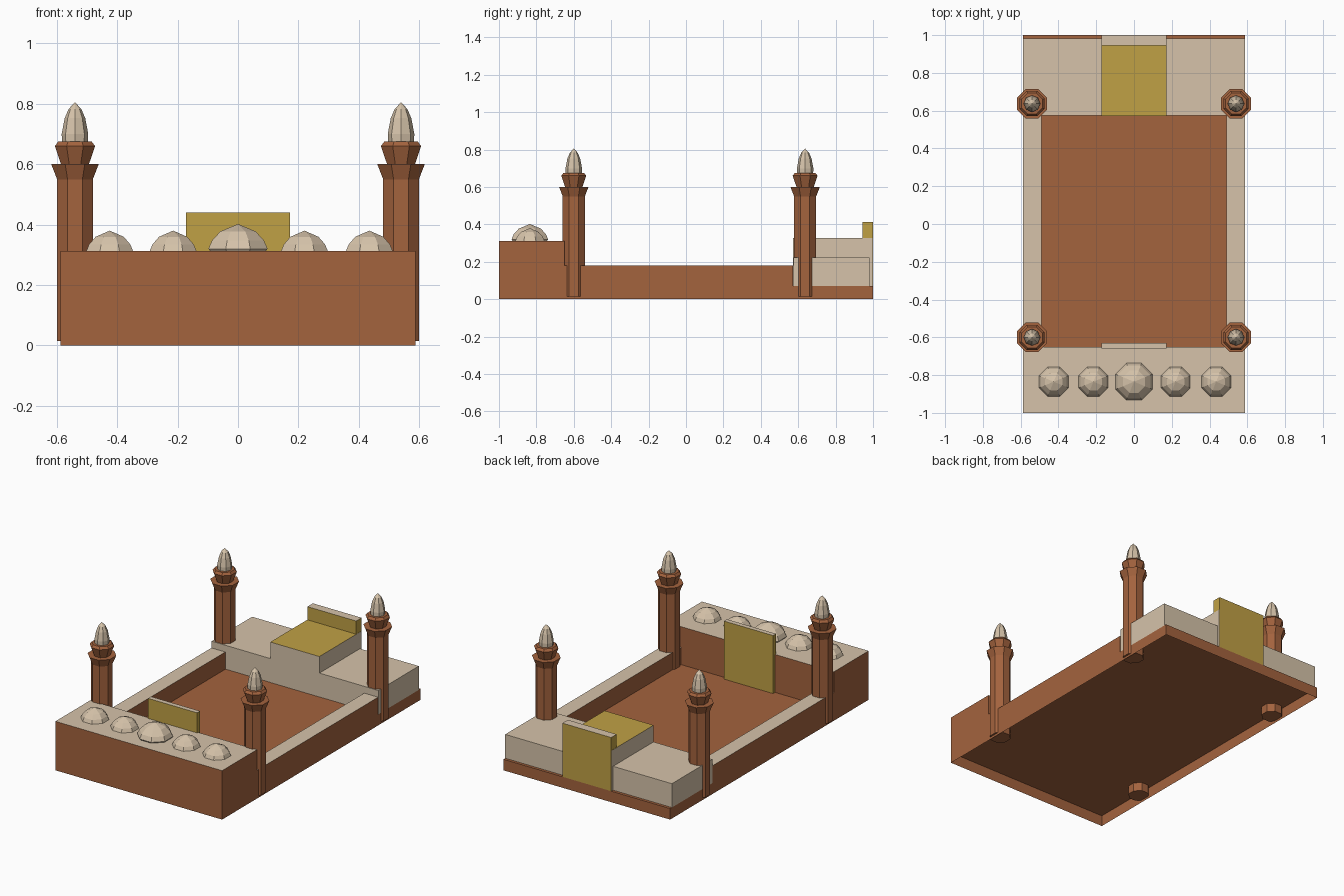
import bpy, bmesh, math

cube = bpy.data.objects.get("Cube")
if cube:
    bpy.data.objects.remove(cube, do_unlink=True)


def make_material(name, rgb):
    mat = bpy.data.materials.new(name)
    mat.use_nodes = True
    mat.diffuse_color = (*rgb, 1)
    mat.node_tree.nodes["Principled BSDF"].inputs["Base Color"].default_value = (*rgb, 1)
    return mat


BRICK = make_material("red sandstone", (0.37, 0.125, 0.048))
STONE = make_material("pale stone", (0.67, 0.545, 0.40))
GOLD = make_material("gold", (0.53, 0.355, 0.06))


def finish(name, bm, side, top=None):
    """Store the mesh; upward faces take the top material."""
    for f in bm.faces:
        f.material_index = int(top is not None and f.normal.z > 0.9)
    mesh = bpy.data.meshes.new(name)
    bm.to_mesh(mesh)
    bm.free()
    mesh.materials.append(side)
    if top:
        mesh.materials.append(top)
    obj = bpy.data.objects.new(name, mesh)
    bpy.context.collection.objects.link(obj)
    return obj


def box(name, x, y, z, side, top=None):
    """Block without an underside."""
    bm = bmesh.new()
    bmesh.ops.create_cube(bm, size=1)
    for v in bm.verts:
        for i, (lo, hi) in enumerate((x, y, z)):
            v.co[i] = hi if v.co[i] > 0 else lo
    bm.normal_update()
    under = [f for f in bm.faces if f.normal.z < -0.9]
    bmesh.ops.delete(bm, geom=under, context="FACES")
    return finish(name, bm, side, top)


def lathe(name, profile, centre, mat, turn=math.pi / 8):
    """Eight-sided solid of revolution from (radius, height) pairs."""
    sides = 8
    bm = bmesh.new()
    rings = []
    for r, z in profile:
        if r == 0:
            rings.append([bm.verts.new((0, 0, z))])
        else:
            angles = [turn + math.tau * i / sides for i in range(sides)]
            rings.append([bm.verts.new((r * math.cos(a), r * math.sin(a), z)) for a in angles])
    for low, high in zip(rings, rings[1:]):
        for i in range(sides):
            j = (i + 1) % sides
            if len(high) == 1:
                bm.faces.new((low[i], low[j], high[0]))
            else:
                bm.faces.new((low[i], low[j], high[j], high[i]))
    bm.faces.new(rings[0][::-1])
    if len(rings[-1]) > 1:
        bm.faces.new(rings[-1])
    bmesh.ops.recalc_face_normals(bm, faces=bm.faces)
    obj = finish(name, bm, mat)
    obj.location = centre
    return obj


W = 0.588      # half width of the building
FLOOR = 0.07

# Hollow base with the courtyard floor, prayer hall and side walls
box("courtyard_base", (-W, W), (-1, 1), (0, FLOOR), BRICK)
box("prayer_hall", (-W, W), (-1, -0.65), (FLOOR, 0.312), BRICK, STONE)
for side, s in (("left", 1), ("right", -1)):
    xs = sorted((s * 0.49, s * W))
    box(side + "_wall", xs, (-0.65, 0.572), (FLOOR, 0.18), BRICK, STONE)

# Gold arch panel on the courtyard side of the hall
box("hall_portal", (-0.173, 0.173), (-0.66, -0.63), (FLOOR, 0.44), GOLD, STONE)

# Gatehouse at the back, its block flush with the wings on the courtyard side
box("gate_wing", (-W, W), (0.574, 0.982), (FLOOR, 0.222), STONE)
box("gate_block", (-0.173, 0.173), (0.573, 0.998), (FLOOR, 0.328), STONE, GOLD)
box("gate_portal", (-0.172, 0.172), (0.945, 1), (FLOOR, 0.412), GOLD, STONE)

# Row of roof domes
DOME = [(1, 0), (0.88, 0.33), (0.6, 0.7), (0, 1)]
for i, x in enumerate((-0.425, -0.215, 0.22, 0.435)):
    lathe(f"small_dome_{i + 1}", [(0.084 * r, 0.068 * h) for r, h in DOME],
          (x, -0.835, 0.312), STONE)
lathe("central_dome", [(0.1, 0)] + [(0.106 * r, 0.008 + 0.082 * h) for r, h in DOME],
      (0, -0.835, 0.312), STONE)

# Corner minarets with two flared balconies and a pointed cap
TOWER = [(0.064, 0.015), (0.064, 0.55), (0.085, 0.6), (0.05, 0.6),
         (0.072, 0.66), (0.06, 0.675)]
CAP = [(0.043, 0.675), (0.044, 0.7), (0.034, 0.753), (0.021, 0.783), (0, 0.805)]
for side, x in (("left", 0.54), ("right", -0.54)):
    for end, y in (("front", -0.6), ("back", 0.637)):
        lathe(f"{end}_{side}_minaret", TOWER, (x, y, 0), BRICK)
        lathe(f"{end}_{side}_minaret_cap", CAP, (x, y, 0), STONE, 0)
